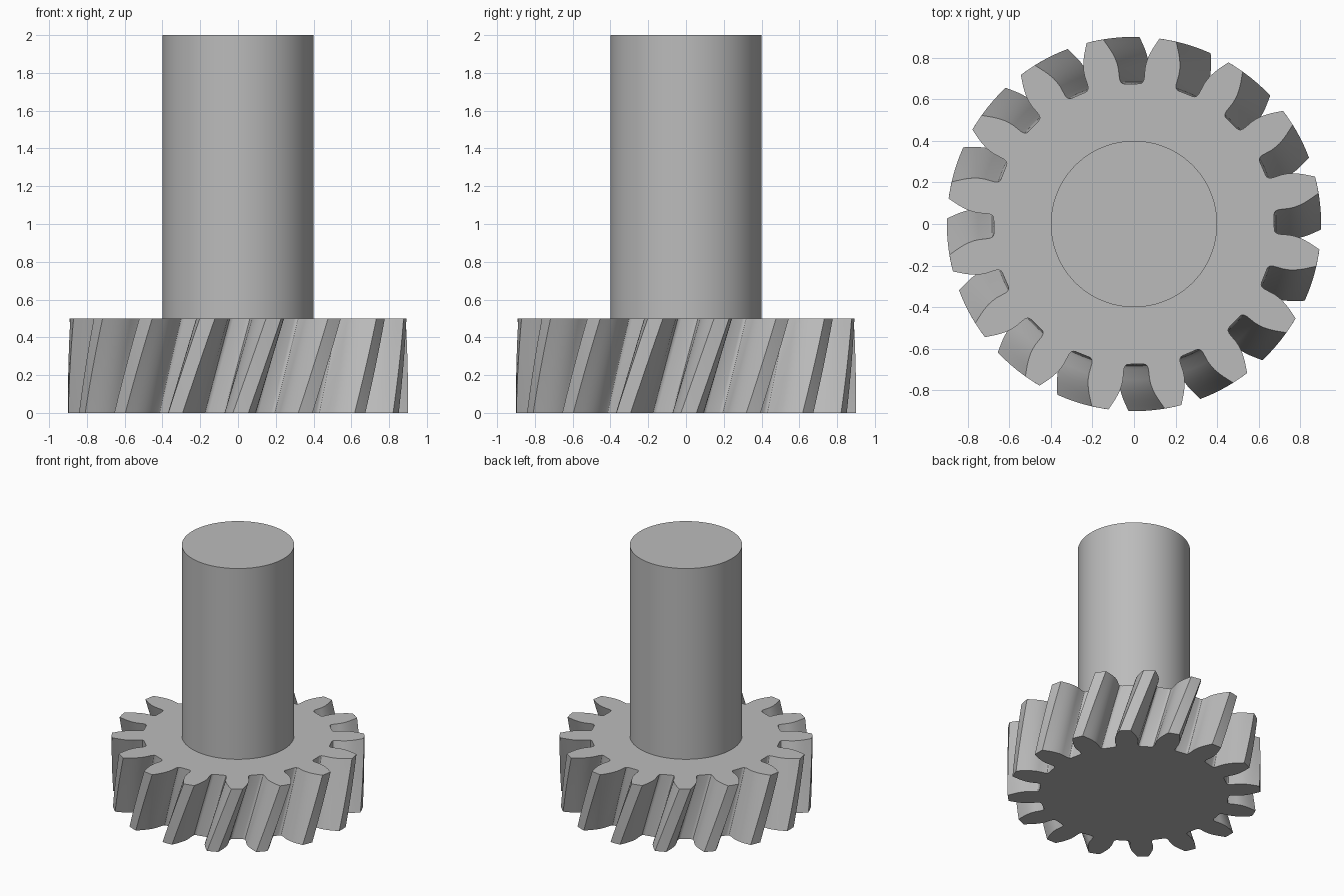
import bpy, bmesh
from math import radians, cos, sin

if "Cube" in bpy.data.objects:
    bpy.data.objects.remove(bpy.data.objects["Cube"], do_unlink=True)

TEETH = 16
GEAR_HEIGHT = 0.5
TWIST = radians(11.2)     # turn of the teeth from bottom to top
START = radians(0.9)      # tooth centre at the bottom
LAYERS = 12
PITCH = radians(360 / TEETH)

# One tooth flank: (radius, half angle in degrees) from root to tip
FLANK = [(0.675, 8.4), (0.677, 7.5), (0.684, 6.8), (0.70, 6.4), (0.75, 6.35),
         (0.775, 6.1), (0.80, 5.65), (0.825, 5.0), (0.85, 4.25),
         (0.875, 3.4), (0.90, 2.6)]

steel = bpy.data.materials.new("grey_steel")
steel.use_nodes = True
GREY = (0.5, 0.5, 0.5, 1)
steel.diffuse_color = GREY
steel.node_tree.nodes["Principled BSDF"].inputs["Base Color"].default_value = GREY


def finish(obj):
    obj.data.materials.append(steel)
    bpy.ops.object.select_all(action="DESELECT")
    obj.select_set(True)
    bpy.context.view_layer.objects.active = obj
    bpy.ops.object.shade_smooth_by_angle(angle=radians(30))


# Gear outline: mirrored flanks repeated around the circle
tooth = [(r, -radians(a)) for r, a in FLANK] + [(0.90, 0)]
tooth += [(r, radians(a)) for r, a in reversed(FLANK)]
outline = [(r, a + i * PITCH) for i in range(TEETH) for r, a in tooth]

# Helical gear: twisted stack of outlines with flat caps
bm = bmesh.new()
rings = []
for k in range(LAYERS + 1):
    t = k / LAYERS
    turn = START + TWIST * t
    rings.append([bm.verts.new((r * cos(a + turn), r * sin(a + turn), GEAR_HEIGHT * t))
                  for r, a in outline])
n = len(outline)
for low, high in zip(rings, rings[1:]):
    for i in range(n):
        j = (i + 1) % n
        bm.faces.new((low[i], low[j], high[j], high[i]))
bm.faces.new(list(reversed(rings[0])))
bm.faces.new(rings[-1])
mesh = bpy.data.meshes.new("helical_gear")
bm.to_mesh(mesh)
bm.free()
gear = bpy.data.objects.new("helical_gear", mesh)
bpy.context.collection.objects.link(gear)
finish(gear)

# Shaft standing on the gear
bpy.ops.mesh.primitive_cylinder_add(vertices=96, radius=0.4, depth=2 - GEAR_HEIGHT,
                                    location=(0, 0, 1 + GEAR_HEIGHT / 2))
shaft = bpy.context.object
shaft.name = "shaft"
finish(shaft)
